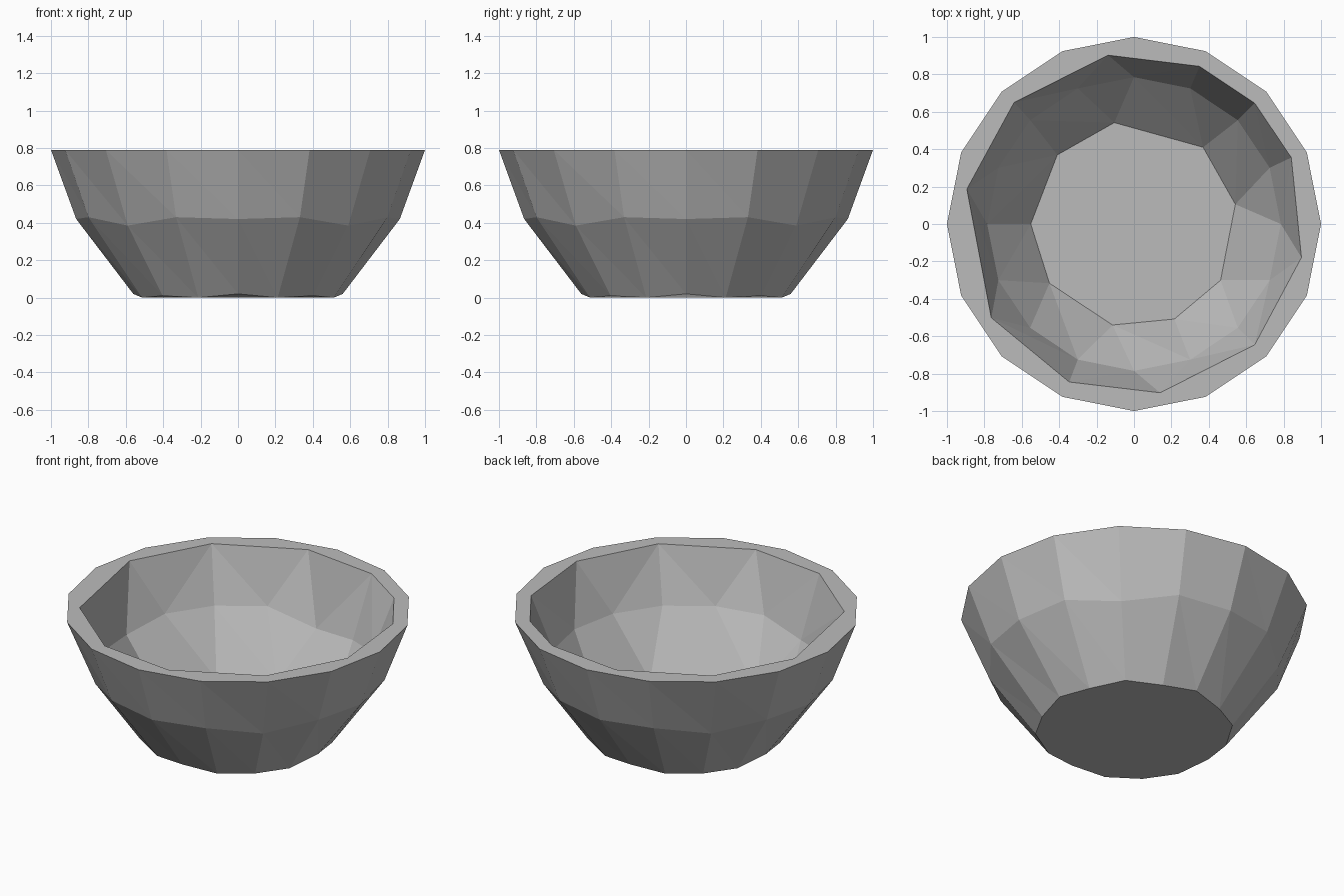
import bpy, bmesh
from math import cos, sin, radians

cube = bpy.data.objects.get("Cube")
if cube:
    bpy.data.objects.remove(cube, do_unlink=True)

grey = bpy.data.materials.new("stone grey")
grey.use_nodes = True
colour = (0.5, 0.5, 0.5, 1)
grey.diffuse_color = colour
grey.node_tree.nodes["Principled BSDF"].inputs["Base Color"].default_value = colour

bm = bmesh.new()
HEIGHT = 0.79
STEP = 22.5


def ring(points):
    """Make a ring from (angle, radius, height), sorted by angle."""
    return [(a, bm.verts.new((r * cos(radians(a)), r * sin(radians(a)), z)))
            for a, r, z in sorted(points)]


def repeated(pattern):
    """Repeat (radius, height) pairs around a sixteen-sided ring."""
    return ring([(i * STEP, *pattern[i % len(pattern)]) for i in range(16)])


def bridge(a, b):
    """Join two rings of any counts with triangles, walking by angle."""
    def at(loop, i):
        turn, k = divmod(i, len(loop))
        return loop[k][0] + 360 * turn, loop[k][1]
    i = j = 0
    while i < len(a) or j < len(b):
        na, nb = at(a, i + 1), at(b, j + 1)
        if j == len(b) or (i < len(a) and na[0] <= nb[0]):
            bm.faces.new((at(a, i)[1], na[1], at(b, j)[1]))
            i += 1
        else:
            bm.faces.new((at(a, i)[1], nb[1], at(b, j)[1]))
            j += 1


def cap(loop):
    bm.faces.new([v for _, v in loop])


# Outer shell, quarter-symmetric
base = repeated([(0.56, 0.02), (0.555, 0), (0.57, 0.01), (0.555, 0)])
belly = repeated([(0.865, 0.42), (0.865, 0.43), (0.834, 0.385), (0.865, 0.43)])
lip = repeated([(1, HEIGHT)])

# Hollow, with uneven hand-cut facets
inner_lip = ring([(a, 0.913, HEIGHT) for a in
                  (22.9, 45, 67.4, 98.7, 134.6, 168.2, 213.3, 247.7, 278.8, 315, 348.7)])
dips = {3: 0.40, 4: 0.37, 8: 0.42, 11: 0.40}
inner_belly = ring([(i * STEP, 0.785, dips.get(i, 0.455)) for i in range(16)])
floor = ring([(a, 0.552, 0.10) for a in (11, 48, 101, 138, 180, 215, 258, 293, 327)])

cap(base)
rings = [base, belly, lip, inner_lip, inner_belly, floor]
for lower, upper in zip(rings, rings[1:]):
    bridge(lower, upper)
cap(floor)
bmesh.ops.recalc_face_normals(bm, faces=bm.faces)

mesh = bpy.data.meshes.new("bowl")
bm.to_mesh(mesh)
bm.free()
mesh.materials.append(grey)
bowl = bpy.data.objects.new("bowl", mesh)
bpy.context.collection.objects.link(bowl)
